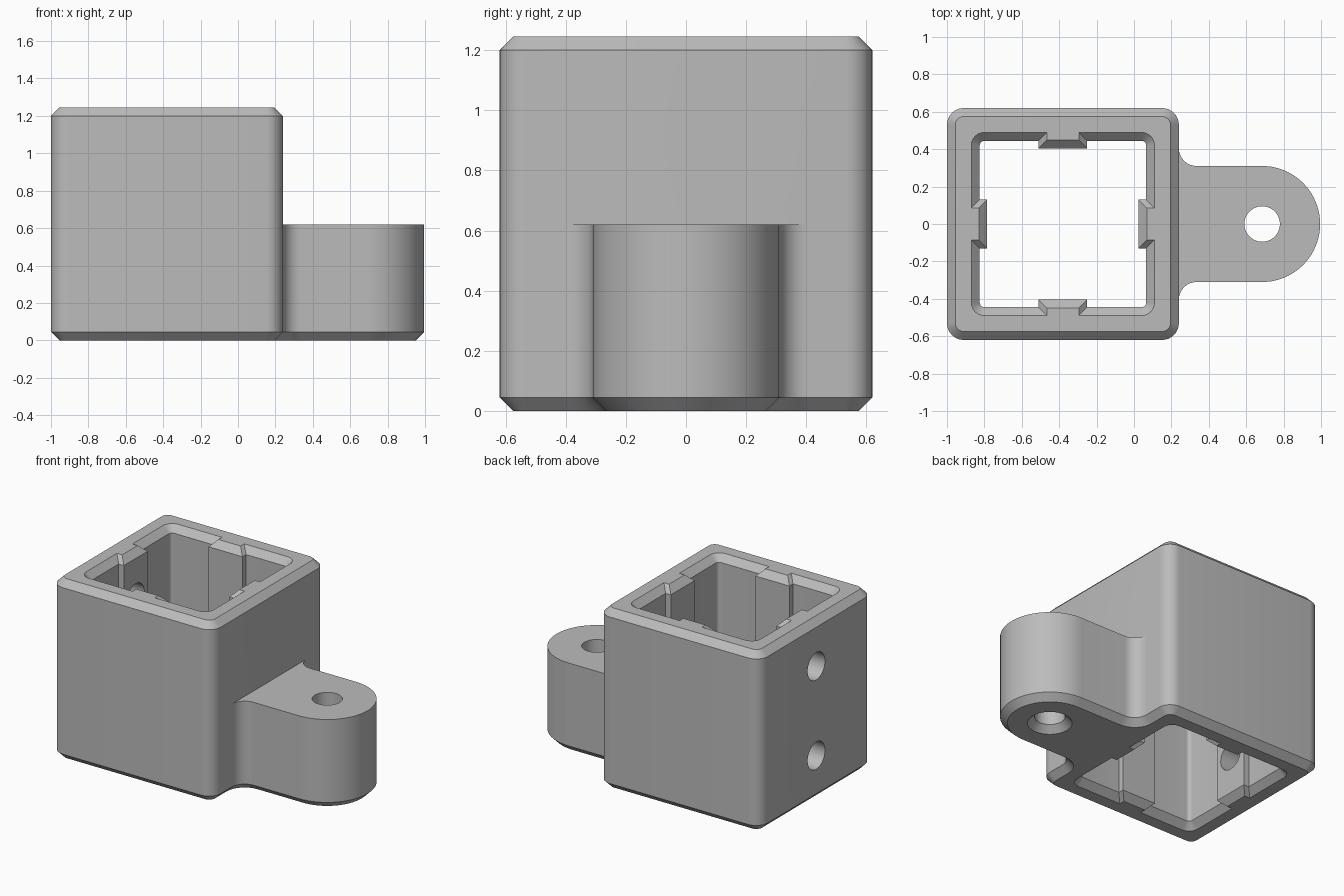
import bpy, bmesh, math

if "Cube" in bpy.data.objects:
    bpy.data.objects.remove(bpy.data.objects["Cube"])

CX = -0.38            # centre of the square socket
H, W, Z = 0.62, 0.31, 1.245
C = 0.045             # chamfer size
LUG_X, BORE = 0.685, 0.095


def arc(cx, cy, r, a0, a1, n):
    """Points on an arc, angles in degrees."""
    return [(cx + r * math.cos(math.radians(a0 + (a1 - a0) * i / n)),
             cy + r * math.sin(math.radians(a0 + (a1 - a0) * i / n))) for i in range(n + 1)]


def rounded_square(h, r):
    pts = []
    for k, (sx, sy) in enumerate([(1, 1), (-1, 1), (-1, -1), (1, -1)]):
        pts += arc(CX + sx * (h - r), sy * (h - r), r, 90 * k, 90 * k + 90, 8)
    return pts


def lug_outline(d):
    """Rounded tab with fillets against the socket wall, inset by d."""
    f = 0.095
    lower = [(0.15, -W - f)] + arc(0.24 + f, -W - f, f + d, 180, 90, 8)
    nose = arc(LUG_X, 0, W - d, -90, 90, 40)
    return lower + nose + [(x, -y) for x, y in reversed(lower)]


def socket_outline(d):
    """Square opening with a rib on each side, grown by d."""
    h, w, r = 0.445 + d, 0.13 - d, 0.025 + d
    side = [(h, -w), (h - 0.04, -w), (h - 0.04, w), (h, w)] + arc(h - r, h - r, r, 0, 90, 6)
    pts = []
    for k in range(4):
        c, s = [(1, 0), (0, 1), (-1, 0), (0, -1)][k]
        pts += [(CX + x * c - y * s, x * s + y * c) for x, y in side]
    return pts


def circle(cx, cy, r):
    return arc(cx, cy, r, 0, 360, 40)[:-1]


def loft(name, rings):
    """Closed solid through matching (outline, height) rings."""
    bm = bmesh.new()
    loops = [[bm.verts.new((x, y, z)) for x, y in pts] for pts, z in rings]
    n = len(loops[0])
    for a, b in zip(loops, loops[1:]):
        for i in range(n):
            j = (i + 1) % n
            bm.faces.new((a[i], a[j], b[j], b[i]))
    bm.faces.new(loops[0][::-1])
    bm.faces.new(loops[-1])
    bmesh.ops.recalc_face_normals(bm, faces=bm.faces)
    me = bpy.data.meshes.new(name)
    bm.to_mesh(me)
    bm.free()
    ob = bpy.data.objects.new(name, me)
    bpy.context.collection.objects.link(ob)
    return ob


def combine(target, tool, operation):
    bpy.context.view_layer.objects.active = target
    m = target.modifiers.new(operation, 'BOOLEAN')
    m.operation, m.solver, m.object = operation, 'EXACT', tool
    bpy.ops.object.modifier_apply(modifier=m.name)
    bpy.data.objects.remove(tool)


# Square block with chamfered top and bottom
body = loft("socket_bracket", [(rounded_square(H - C, 0.09 - C), 0), (rounded_square(H, 0.09), C),
                               (rounded_square(H, 0.09), Z - C), (rounded_square(H - C, 0.09 - C), Z)])

# Mounting lug, chamfered underneath only
lug = loft("mounting_lug", [(lug_outline(C), 0), (lug_outline(0), C), (lug_outline(0), 0.62)])
combine(body, lug, 'UNION')

# Ribbed through opening, flared at both ends
e = 0.02
combine(body, loft("opening_cutter", [(socket_outline(C + e), -e), (socket_outline(0), C),
                                      (socket_outline(0), Z - C), (socket_outline(C + e), Z + e)]), 'DIFFERENCE')

# Vertical lug hole, countersunk underneath
combine(body, loft("lug_hole_cutter", [(circle(LUG_X, 0, BORE + C + e), -e), (circle(LUG_X, 0, BORE), C),
                                       (circle(LUG_X, 0, BORE), 0.7)]), 'DIFFERENCE')

# Two screw holes through the left wall
for z in (0.31, 0.93):
    cutter = loft("screw_hole_cutter", [(circle(0, 0, BORE), -0.3), (circle(0, 0, BORE), 0.3)])
    cutter.rotation_euler = (0, math.pi / 2, 0)
    cutter.location = (-0.9, 0, z)
    bpy.context.view_layer.update()
    combine(body, cutter, 'DIFFERENCE')

# Single grey finish with crisp edges
grey = bpy.data.materials.new("grey")
grey.diffuse_color = (0.5, 0.5, 0.5, 1)
grey.use_nodes = True
grey.node_tree.nodes["Principled BSDF"].inputs["Base Color"].default_value = grey.diffuse_color
body.data.materials.clear()
body.data.materials.append(grey)
for p in body.data.polygons:
    p.material_index = 0
bpy.ops.object.select_all(action='DESELECT')
body.select_set(True)
bpy.context.view_layer.objects.active = body
bpy.ops.object.shade_smooth_by_angle(angle=math.radians(30))
